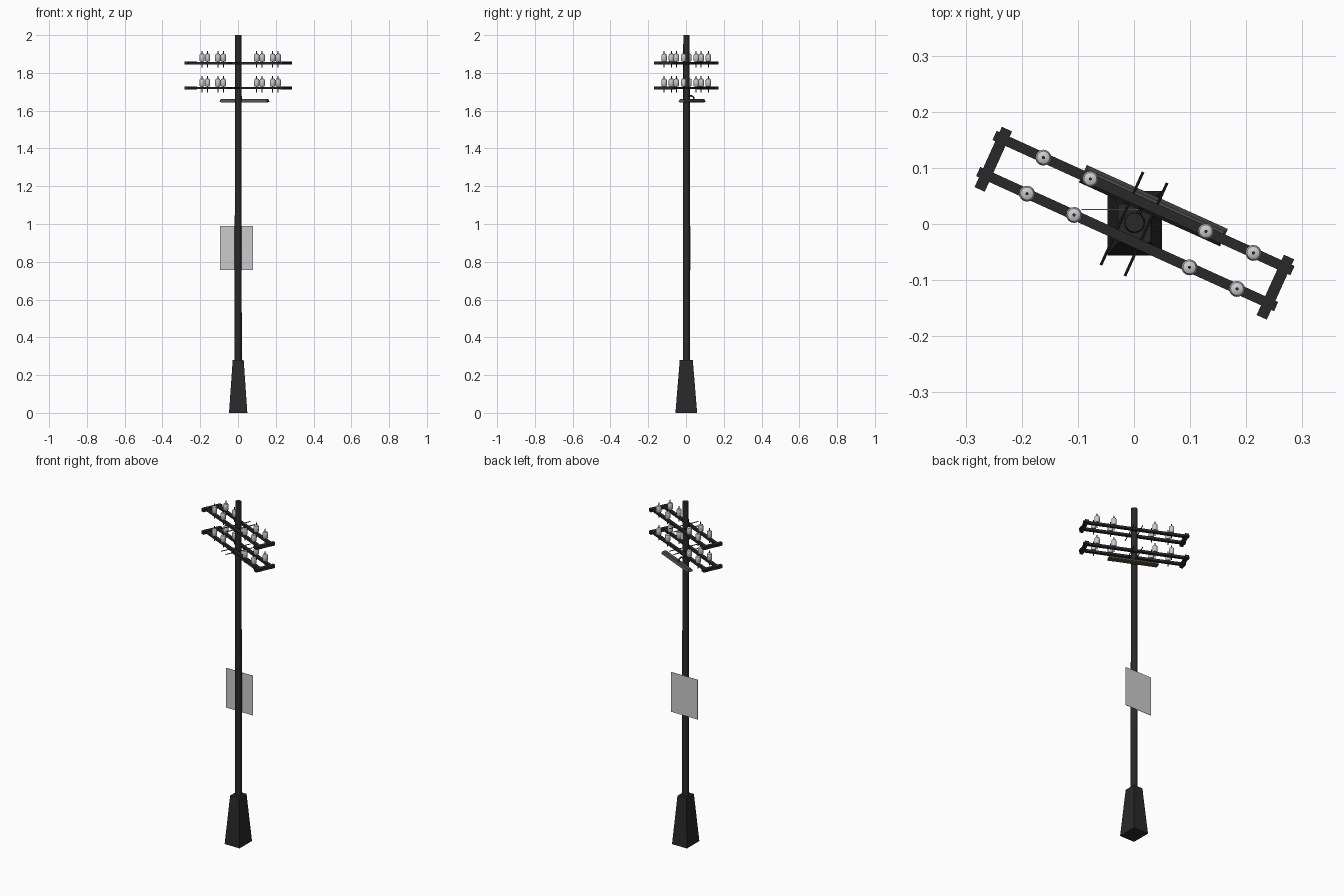
import bpy, bmesh, math
from mathutils import Matrix, Vector

if "Cube" in bpy.data.objects:
    bpy.data.objects.remove(bpy.data.objects["Cube"])

TURN = Matrix.Rotation(math.radians(-24.4), 4, 'Z')   # heading of the crossarms


def material(name, color):
    m = bpy.data.materials.new(name)
    m.diffuse_color = (*color, 1)
    m.use_nodes = True
    m.node_tree.nodes["Principled BSDF"].inputs["Base Color"].default_value = m.diffuse_color
    return m


dark = material("dark_iron", (0.022, 0.022, 0.022))
housing_grey = material("housing_grey", (0.075, 0.075, 0.075))
lens_tint = material("lens_amber", (0.12, 0.085, 0.02))


def finish(name, bm, mat=None, matrix=None, smooth=False):
    if matrix:
        bm.transform(matrix)
    bmesh.ops.recalc_face_normals(bm, faces=bm.faces)
    me = bpy.data.meshes.new(name)
    bm.to_mesh(me)
    bm.free()
    ob = bpy.data.objects.new(name, me)
    bpy.context.collection.objects.link(ob)
    if mat:
        me.materials.append(mat)
    if smooth:
        bpy.context.view_layer.objects.active = ob
        ob.select_set(True)
        bpy.ops.object.shade_smooth_by_angle(angle=math.radians(40))
        ob.select_set(False)
    return ob


def block(name, centre, size, mat=None, matrix=None, taper=(1, 1)):
    """Box whose top face may be scaled by taper."""
    bm = bmesh.new()
    bmesh.ops.create_cube(bm, size=1)
    for v in bm.verts:
        k = taper if v.co.z > 0 else (1, 1)
        v.co = Vector((v.co.x * size[0] * k[0], v.co.y * size[1] * k[1],
                       v.co.z * size[2])) + Vector(centre)
    return finish(name, bm, mat, matrix)


def rod(name, a, b, r1, r2, sides, mat=None, matrix=None):
    """Round bar from a to b."""
    a, b = Vector(a), Vector(b)
    d = b - a
    place = Matrix.Translation((a + b) / 2) @ d.to_track_quat('Z', 'Y').to_matrix().to_4x4()
    bm = bmesh.new()
    bmesh.ops.create_cone(bm, cap_ends=True, segments=sides, radius1=r1,
                          radius2=r2, depth=d.length, matrix=place)
    return finish(name, bm, mat, matrix, smooth=True)


def lathe(name, profile, centre, sides, mat=None, matrix=None):
    """Spin an (r, z) profile about a vertical axis."""
    bm = bmesh.new()
    rings = []
    for r, z in profile:
        rings.append([bm.verts.new((centre[0] + r * math.cos(2 * math.pi * i / sides),
                                    centre[1] + r * math.sin(2 * math.pi * i / sides),
                                    centre[2] + z)) for i in range(sides)])
    for lo, hi in zip(rings, rings[1:]):
        for i in range(sides):
            j = (i + 1) % sides
            bm.faces.new((lo[i], lo[j], hi[j], hi[i]))
    bm.faces.new(rings[0])
    bm.faces.new(rings[-1])
    return finish(name, bm, mat, matrix, smooth=True)


# Tapered footing and pole
block("footing", (0.001, 0.0015, 0.14), (0.097, 0.115, 0.28), dark, taper=(0.6, 0.6))
rod("pole", (0.001, 0.0025, 0.02), (0.001, 0.0025, 2.0), 0.0195, 0.017, 16, dark)

# Notice plate on the back of the pole
block("back_plate", (-0.007, 0.026, 0.873), (0.174, 0.002, 0.233))

# Two levels of paired crossarms
RAILS = (-0.0295, 0.041)
INSULATOR = [(0.011, 0.009), (0.0142, 0.013), (0.0142, 0.040),
             (0.0115, 0.047), (0.006, 0.050)]
for level, z in (("lower", 1.720), ("upper", 1.852)):
    for v, side in zip(RAILS, ("front", "back")):
        block(f"{level}_{side}_rail", (0, v, z), (0.583, 0.018, 0.013), dark, TURN)
        # Insulators on pins
        for i, u in enumerate((-0.196, -0.104, 0.122, 0.215)):
            lathe(f"{level}_{side}_insulator_{i}", INSULATOR, (u, v, z), 16, None, TURN)
            rod(f"{level}_{side}_pin_{i}", (u, v, z - 0.023), (u, v, z + 0.064),
                0.0028, 0.0028, 8, dark, TURN)
    for s in (-1, 1):
        # End ties and through-bolts beside the pole
        block(f"{level}_end_tie_{s}", (s * 0.276, 0.0015, z), (0.02, 0.118, 0.017), dark, TURN)
        rod(f"{level}_bolt_{s}", (s * 0.0235, -0.091, z), (s * 0.0235, 0.091, z),
            0.0025, 0.0025, 8, dark, TURN)

# Long lamp under the arms, with lens and bracket
block("lamp_housing", (0.018, 0.044, 1.6535), (0.276, 0.034, 0.015), housing_grey, TURN, (0.97, 0.6))
block("lamp_lens", (0.018, 0.044, 1.6445), (0.262, 0.026, 0.004), lens_tint, TURN)
path = [(0, 0.012, 1.672), (0, 0.030, 1.680), (0, 0.044, 1.672), (0, 0.044, 1.658)]
for i, (a, b) in enumerate(zip(path, path[1:])):
    rod(f"lamp_bracket_{i}", a, b, 0.004, 0.004, 8, dark, TURN)
